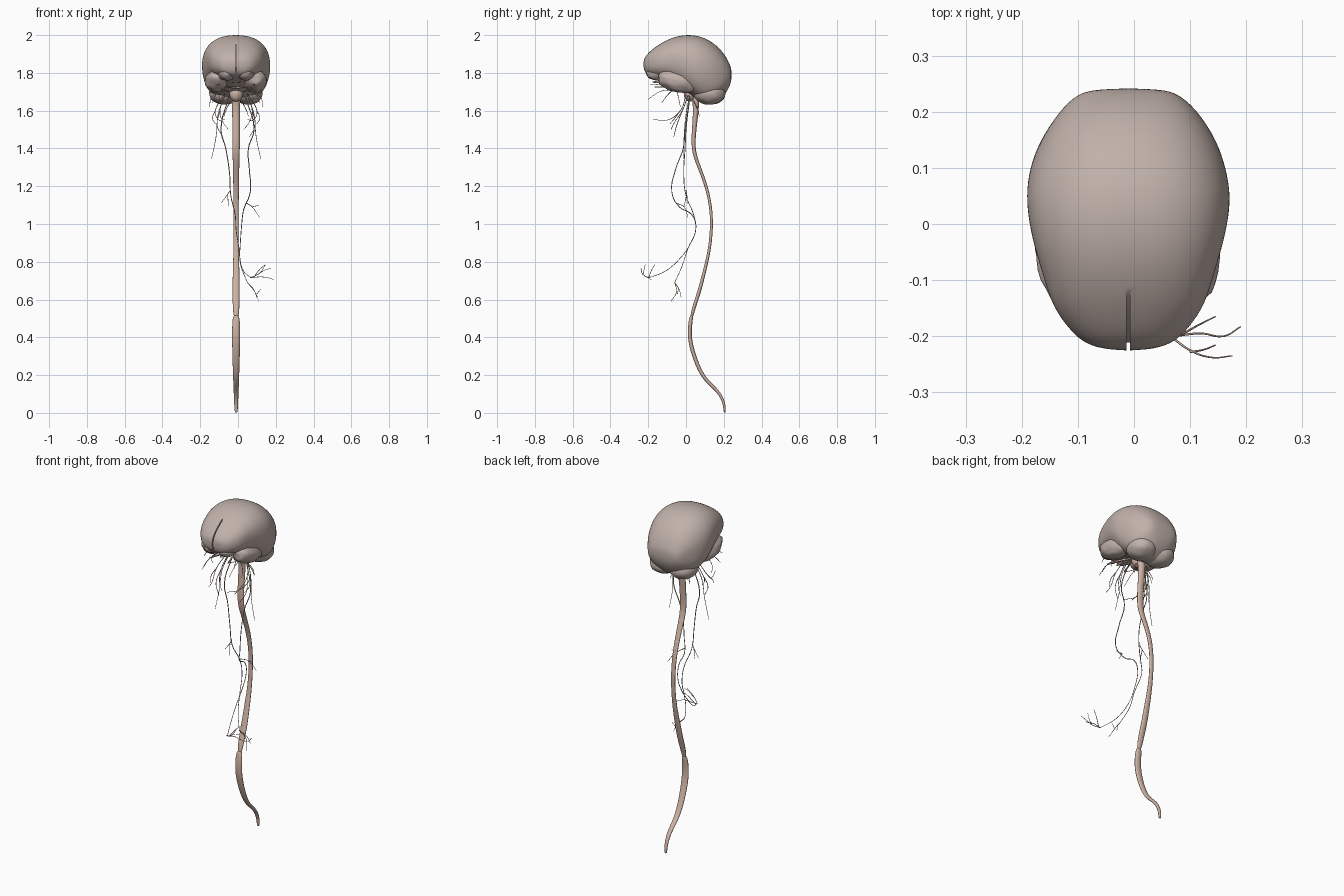
import bpy, bmesh, math
from mathutils import Vector, noise

if "Cube" in bpy.data.objects:
    bpy.data.objects.remove(bpy.data.objects["Cube"])

CX = -0.01  # body midline


def material(name, rgb):
    m = bpy.data.materials.new(name)
    m.diffuse_color = (*rgb, 1)
    m.use_nodes = True
    m.node_tree.nodes["Principled BSDF"].inputs["Base Color"].default_value = m.diffuse_color
    return m


BRAIN = material("brain_tissue", (0.53, 0.44, 0.40))
CORD = material("nerve_tissue", (0.62, 0.45, 0.37))


def finish(name, bm, mat, subdiv=0):
    bmesh.ops.recalc_face_normals(bm, faces=bm.faces[:])
    me = bpy.data.meshes.new(name)
    bm.to_mesh(me)
    bm.free()
    me.materials.append(mat)
    for p in me.polygons:
        p.use_smooth = True
    ob = bpy.data.objects.new(name, me)
    bpy.context.collection.objects.link(ob)
    if subdiv:
        s = ob.modifiers.new("smooth", 'SUBSURF')
        s.levels = s.render_levels = subdiv
    return ob


def loft(name, rings, ends, mat, subdiv=2):
    bm = bmesh.new()
    rows = [[bm.verts.new(p) for p in r] for r in rings]
    n = len(rows[0])
    for a, b in zip(rows, rows[1:]):
        for i in range(n):
            j = (i + 1) % n
            bm.faces.new((a[i], a[j], b[j], b[i]))
    for row, tip in ((rows[0], ends[0]), (rows[-1], ends[1])):
        t = bm.verts.new(tip)
        for i in range(n):
            bm.faces.new((row[i], row[(i + 1) % n], t))
    return finish(name, bm, mat, subdiv)


def power(v, e):
    return math.copysign(abs(v) ** e, v)


def lobe(name, loc, radii, tilt=0.0, mat=BRAIN, rough=0.0):
    bm = bmesh.new()
    bmesh.ops.create_uvsphere(bm, u_segments=32, v_segments=20, radius=1)
    for v in bm.verts:
        v.co *= 1 + rough * noise.noise(v.co * 2.2 + Vector(loc) * 9)
        v.co = Vector(v.co[i] * radii[i] for i in range(3))
    ob = finish(name, bm, mat)
    ob.location = loc
    ob.rotation_euler.x = tilt
    return ob


# cerebrum: sections front to back (y, half width, top, bottom)
sections = [(-.222, .05, 1.875, 1.815), (-.212, .078, 1.89, 1.795), (-.195, .1, 1.912, 1.782),
            (-.15, .135, 1.947, 1.77), (-.1, .15, 1.976, 1.755), (-.05, .166, 1.994, 1.735),
            (0, .178, 2.002, 1.70), (.05, .184, 2.0, 1.665), (.1, .177, 1.986, 1.638),
            (.15, .158, 1.957, 1.64), (.2, .125, 1.907, 1.675), (.228, .095, 1.855, 1.72),
            (.239, .07, 1.825, 1.755)]
rings = []
for y, w, zt, zb in sections:
    ring = []
    for k in range(28):
        a = math.tau * k / 28
        p = Vector((CX + w * power(math.cos(a), .86), y,
                    (zt + zb) / 2 + (zt - zb) / 2 * power(math.sin(a), .86)))
        low = max(0, min(1, (1.85 - p.z) / .1))
        p.x += (p.x - CX) * .06 * low * noise.noise(p * 14)
        ring.append(p)
    rings.append(ring)
brain = loft("cerebrum", rings, ((CX, -.226, 1.845), (CX, .242, 1.79)), BRAIN)

# cleft between the frontal lobes
bpy.ops.mesh.primitive_cube_add(size=1, location=(CX, -.17 - .044, 1.875 + .023),
                                rotation=(-math.radians(27.9), 0, 0))
cutter = bpy.context.object
cutter.name = "cleft_cutter"
cutter.scale = (.006, .1, .26)
cutter.hide_render = True
cut = brain.modifiers.new("cleft", 'BOOLEAN')
cut.object, cut.operation, cut.solver = cutter, 'DIFFERENCE', 'EXACT'
bpy.context.view_layer.objects.active = brain
for m in [m.name for m in brain.modifiers]:
    bpy.ops.object.modifier_apply(modifier=m)
bpy.data.objects.remove(cutter)
bpy.ops.object.select_all(action='DESELECT')
brain.select_set(True)
bpy.ops.object.shade_smooth_by_angle(angle=math.radians(40))

# paired lower lobes and brain stem
for s, side in ((1, "left"), (-1, "right")):
    lobe("temporal_lobe_" + side, (CX + s * .105, -.045, 1.755), (.06, .108, .057), -.25, rough=.1)
    lobe("cerebellum_" + side, (CX + s * .062, .125, 1.692), (.08, .085, .06), rough=.04)
    lobe("orbital_lobe_" + side, (CX + s * .05, -.14, 1.795), (.045, .07, .035), rough=.1)
    lobe("olfactory_bulb_" + side, (CX + s * .016, -.15, 1.752), (.008, .028, .006), mat=CORD)
lobe("pons", (CX, .02, 1.69), (.036, .032, .042), mat=CORD)


# spinal cord: (y, z, half width, half depth)
def cord(name, pts):
    out = []
    for i, (y, z, w, d) in enumerate(pts):
        a, b = pts[max(i - 1, 0)], pts[min(i + 1, len(pts) - 1)]
        t = Vector((0, b[0] - a[0], b[1] - a[1])).normalized()
        nrm = Vector((0, -t.z, t.y))
        out.append([Vector((CX + w * math.cos(q), y, z)) + nrm * d * math.sin(q)
                    for q in (math.tau * k / 12 for k in range(12))])
    ends = [(CX, p[0], p[1]) for p in (pts[0], pts[-1])]
    loft(name, out, ends, CORD)


cord("spinal_cord", [(.045, 1.7, .026, .022), (.055, 1.63, .022, .017), (.047, 1.54, .021, .013),
                     (.036, 1.42, .021, .011), (.05, 1.35, .019, .01), (.075, 1.29, .017, .009),
                     (.122, 1.16, .015, .008), (.14, 1.015, .013, .008), (.126, .865, .014, .008),
                     (.1, .76, .018, .009), (.075, .655, .02, .01), (.042, .56, .019, .01),
                     (.029, .505, .013, .008)])
cord("cord_tail", [(.03, .515, .015, .009), (.025, .49, .021, .011), (.018, .43, .022, .011),
                   (.024, .36, .022, .011), (.058, .255, .019, .011), (.1, .175, .016, .01),
                   (.16, .125, .014, .009), (.192, .08, .012, .008), (.204, .035, .01, .007),
                   (.205, .002, .008, .006)])


# nerves: thin tubes through points, optionally mirrored
def nerves(name, strands, thick=.0025, mirror=False):
    cu = bpy.data.curves.new(name, 'CURVE')
    cu.dimensions = '3D'
    cu.bevel_depth, cu.bevel_resolution, cu.resolution_u = thick, 1, 5
    cu.use_fill_caps = True
    for flip in (False, True) if mirror else (False,):
        for pts in strands:
            sp = cu.splines.new('BEZIER')
            sp.bezier_points.add(len(pts) - 1)
            for i, (b, p) in enumerate(zip(sp.bezier_points, pts)):
                b.co = (2 * CX - p[0], p[1], p[2]) if flip else p
                b.handle_left_type = b.handle_right_type = 'AUTO'
                b.radius = 1.15 - .5 * i / (len(pts) - 1)
    cu.materials.append(CORD)
    ob = bpy.data.objects.new(name, cu)
    bpy.context.collection.objects.link(ob)
    bpy.ops.object.select_all(action='DESELECT')
    bpy.context.view_layer.objects.active = ob
    ob.select_set(True)
    bpy.ops.object.convert(target='MESH')


nerves("long_front_nerve", [
    [(.04, .02, 1.67), (.085, -.005, 1.5), (.055, -.015, 1.4), (.06, -.055, 1.29), (.065, -.075, 1.17),
     (.035, -.035, 1.09), (.025, .03, 1.05), (.018, .052, .98), (.012, .02, .89), (.01, -.03, .82),
     (.03, -.11, .75), (.07, -.2, .715)]])
nerves("front_nerve_branches", [
    [(.07, -.2, .715), (.12, -.195, .72), (.16, -.2, .715), (.19, -.183, .705)],
    [(.085, -.197, .72), (.115, -.18, .76), (.145, -.165, .785)],
    [(.065, -.2, .716), (.1, -.225, .73), (.14, -.238, .755), (.175, -.235, .765)],
    [(.1, -.228, .73), (.12, -.225, .745), (.145, -.216, .785)]], .0018)
nerves("long_rear_nerve", [
    [(-.05, .02, 1.67), (-.09, 0, 1.5), (-.065, -.005, 1.4), (-.045, -.012, 1.27), (-.038, 0, 1.15),
     (-.015, .04, 1.05), (-.01, .052, .97), (.005, .01, .87), (.015, -.02, .78), (.05, -.06, .69)]])
nerves("rear_nerve_branches", [
    [(.05, -.06, .69), (.085, -.035, .65), (.1, -.025, .61)],
    [(.05, -.06, .69), (.09, -.05, .64), (.11, -.08, .59)],
    [(.1, -.045, .63), (.12, -.04, .655)]], .0018)
nerves("chest_branches", [
    [(-.04, 0, 1.18), (-.06, .005, 1.15), (-.09, .01, 1.11)],
    [(-.055, .003, 1.155), (-.05, -.01, 1.09)],
    [(.045, -.05, 1.11), (.075, -.01, 1.09), (.115, .01, 1.035)],
    [(.075, -.01, 1.09), (.11, -.02, 1.1)]], .0018)
nerves("neck_nerves", [
    [(.05, .02, 1.68), (.085, 0, 1.58), (.095, -.01, 1.47), (.12, -.015, 1.345)],
    [(.05, .01, 1.68), (.075, -.02, 1.6), (.06, -.06, 1.54), (.03, -.08, 1.5)],
    [(.075, -.02, 1.6), (.09, -.05, 1.52), (.06, -.065, 1.46)],
    [(.05, 0, 1.69), (.1, -.03, 1.6), (.08, -.1, 1.55), (.05, -.175, 1.555)],
    [(.1, -.03, 1.6), (.115, -.06, 1.56), (.1, -.085, 1.53)],
    [(.02, .04, 1.65), (.045, .065, 1.6), (.055, .07, 1.57)]], .002, True)
nerves("face_nerves", [
    [(.03, -.01, 1.7), (.06, -.07, 1.71), (.075, -.14, 1.7), (.08, -.2, 1.66)],
    [(.06, -.07, 1.71), (.1, -.1, 1.68), (.115, -.13, 1.64)],
    [(.06, -.07, 1.71), (.09, -.13, 1.735), (.07, -.19, 1.74)],
    [(.05, -.05, 1.705), (.12, -.04, 1.67), (.13, -.03, 1.62)]], .002, True)
nerves("optic_nerves", [
    [(CX, -.02, 1.72), (.02, -.08, 1.725), (.05, -.165, 1.725)]], .006, True)
